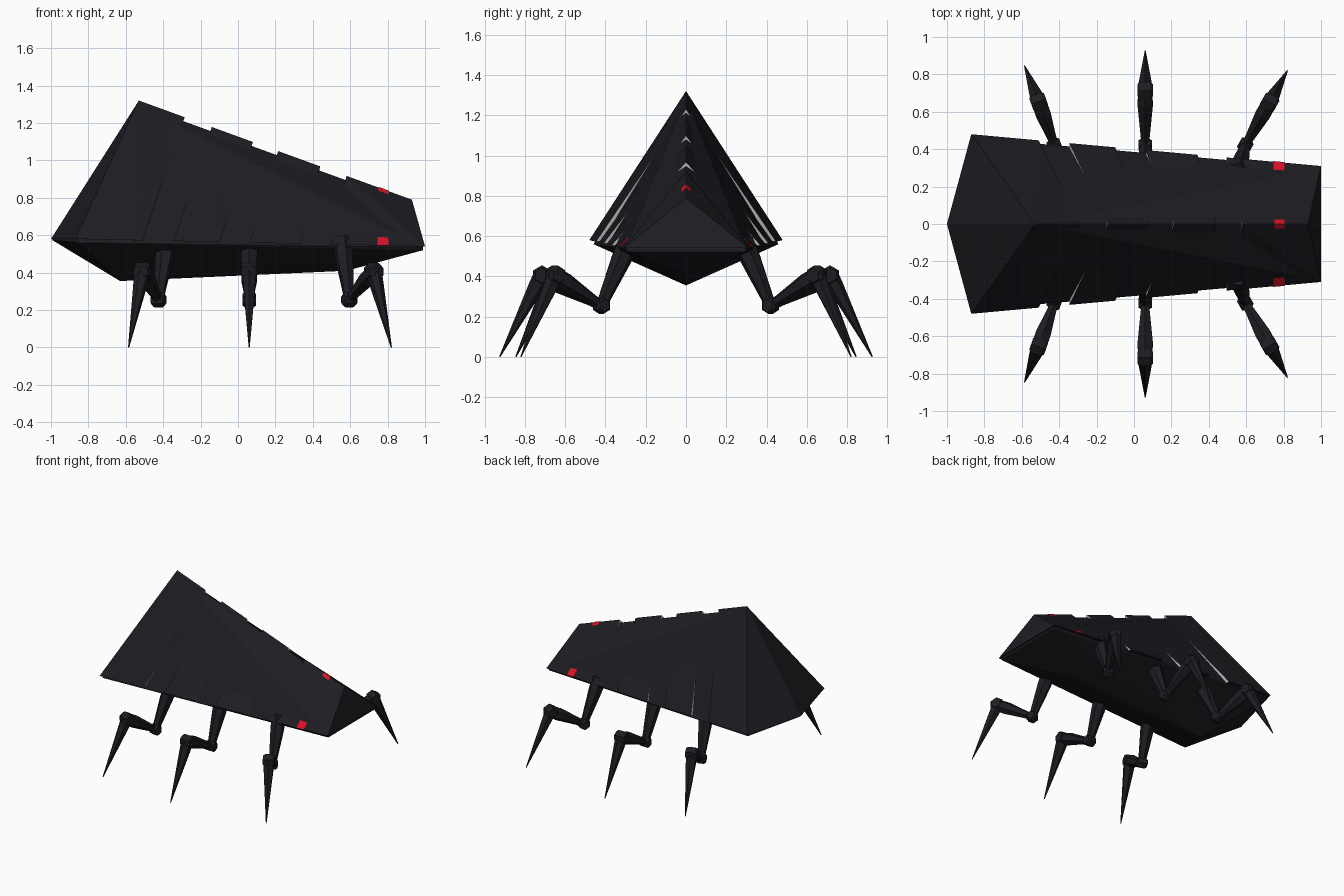
import bpy, bmesh, math
from mathutils import Vector

if "Cube" in bpy.data.objects:
    bpy.data.objects.remove(bpy.data.objects["Cube"])


def material(name, rgb):
    m = bpy.data.materials.new(name)
    m.diffuse_color = (*rgb, 1)
    m.use_nodes = True
    m.node_tree.nodes["Principled BSDF"].inputs["Base Color"].default_value = m.diffuse_color
    return m


BLACK = material("black_shell", (0.012, 0.012, 0.016))
RED = material("red_band", (0.68, 0.006, 0.018))
GREY = material("grey_edge", (0.6, 0.6, 0.58))


def finish(bm, name, mats):
    bmesh.ops.recalc_face_normals(bm, faces=bm.faces[:])
    me = bpy.data.meshes.new(name)
    bm.to_mesh(me)
    bm.free()
    for m in mats:
        me.materials.append(m)
    ob = bpy.data.objects.new(name, me)
    bpy.context.collection.objects.link(ob)
    return ob


def hull(name, points, mats, grey_ends=(False, False)):
    bm = bmesh.new()
    for p in points:
        bm.verts.new(p)
    res = bmesh.ops.convex_hull(bm, input=bm.verts[:])
    junk = [v for v in res["geom_interior"] if isinstance(v, bmesh.types.BMVert)]
    if junk:
        bmesh.ops.delete(bm, geom=junk, context="VERTS")
    bmesh.ops.recalc_face_normals(bm, faces=bm.faces[:])
    for f in bm.faces:
        if (f.normal.x < -0.8 and grey_ends[0]) or (f.normal.x > 0.8 and grey_ends[1]):
            f.material_index = 1
    return finish(bm, name, mats)


# Body section: one ridge point and two eave points, with an optional inset
def section(ridge_x, eave_x, inset=0.0):
    rz = 1.32 - (ridge_x + 0.53) * 0.363 - inset * 1.2
    t = (eave_x + 0.87) / 1.87
    ey, ez = 0.48 - 0.17 * t - inset, 0.58 - 0.04 * t - inset
    return [(ridge_x, 0, rz), (eave_x, ey, ez), (eave_x, -ey, ez)]


# Inner core with keel
core = section(-0.52, -0.86, 0.02) + section(0.92, 0.99, 0.02)
core += [(-0.995, 0, 0.575), (-0.63, 0, 0.355), (0.58, 0, 0.41), (0.99, 0.3, 0.535), (0.99, -0.3, 0.535)]
hull("body_core", core, [BLACK])

# Overlapping roof plates: ridge start, eave start, ridge end, eave end
PLATES = [(-0.53, -0.87, -0.285, -0.51), (-0.14, -0.345, 0.08, -0.10),
          (0.215, 0.063, 0.44, 0.34), (0.58, 0.495, 0.93, 1.0)]
for i, (r0, e0, r1, e1) in enumerate(PLATES):
    pts = section(r0, e0) + section(r1, e1)
    if i == 0:
        pts.append((-1.0, 0, 0.58))
    hull(f"shell_plate_{i + 1}", pts, [BLACK, GREY], (i > 0, i < 3))

# Red band across the front plate
hull("red_stripe", section(0.75, 0.745, -0.003) + section(0.805, 0.805, -0.003), [RED])


# Faceted limb piece: (position along axis, radius) rings
def limb(name, a, b, rings, sides=6):
    a, b = Vector(a), Vector(b)
    d = (b - a).normalized()
    u = d.cross(Vector((0, 0, 1))).normalized()
    w = u.cross(d)
    bm = bmesh.new()
    loops = []
    for t, r in rings:
        c = a.lerp(b, t)
        loops.append([bm.verts.new(c + (u * math.cos(k) + w * math.sin(k)) * r)
                      for k in (2 * math.pi * (j + 0.5) / sides for j in range(sides))])
    for p, q in zip(loops, loops[1:]):
        for j in range(sides):
            k = (j + 1) % sides
            bm.faces.new((p[j], p[k], q[k], q[j]))
    bm.faces.new(loops[0])
    bm.faces.new(loops[-1])
    return finish(bm, name, [BLACK])


# Joint: short hexagonal barrel lying across the leg
def joint(name, centre, across, radius, half):
    c = Vector(centre)
    limb(name, c - across * half, c + across * half,
         [(0, radius * 0.75), (0.2, radius), (0.8, radius), (1, radius * 0.75)])


# Three pairs of legs: hip, low joint, knee, foot tip
LEGS = {
    "rear": [(-0.38, 0.28, 0.58), (-0.425, 0.42, 0.255), (-0.51, 0.655, 0.405), (-0.585, 0.845, 0)],
    "middle": [(0.06, 0.28, 0.58), (0.06, 0.42, 0.255), (0.06, 0.715, 0.405), (0.06, 0.925, 0)],
    "front": [(0.555, 0.28, 0.58), (0.595, 0.42, 0.255), (0.725, 0.65, 0.405), (0.82, 0.82, 0)],
}
for pos, path in LEGS.items():
    for side, s in (("left", -1), ("right", 1)):
        hip, low, knee, tip = [Vector((x, y * s, z)) for x, y, z in path]
        across = (knee - low).cross(Vector((0, 0, 1))).normalized()
        tag = f"{pos}_{side}"
        limb(f"{tag}_upper_leg", hip, low, [(0, 0.055), (0.3, 0.05), (0.9, 0.03), (1, 0.03)])
        joint(f"{tag}_low_joint", low, across, 0.042, 0.036)
        limb(f"{tag}_mid_leg", low, knee, [(0, 0.028), (0.15, 0.027), (0.75, 0.047), (1, 0.043)])
        joint(f"{tag}_knee", knee, across, 0.05, 0.042)
        limb(f"{tag}_foot_spike", knee, tip, [(0, 0.042), (0.12, 0.04), (1, 0.003)])
